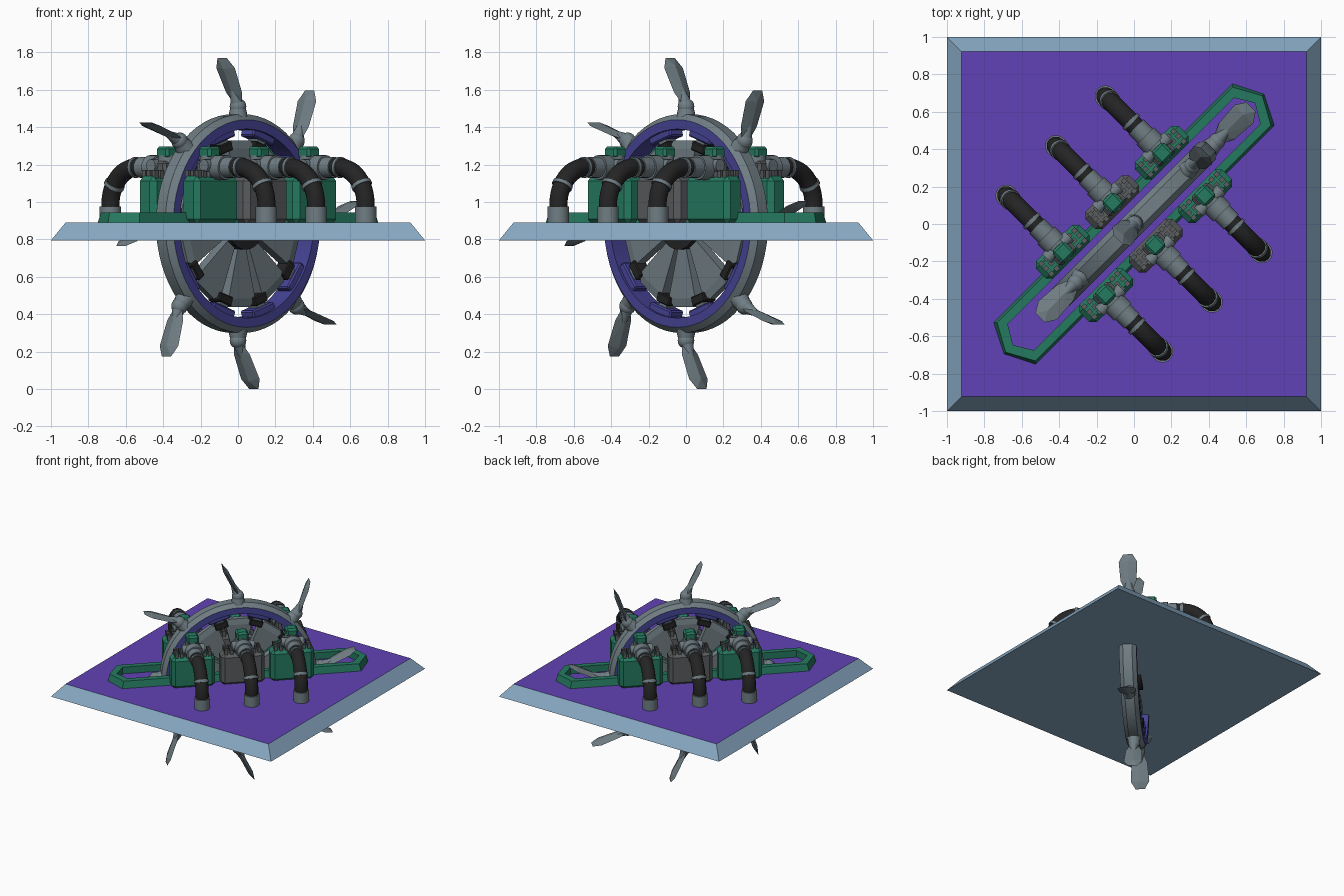
import bpy, bmesh, math
from mathutils import Matrix, Vector

cube = bpy.data.objects.get("Cube")
if cube:
    bpy.data.objects.remove(cube, do_unlink=True)

PLATE_TOP = 0.89
HUB = Vector((0, 0, 0.885))
DIAGONAL = math.radians(45)
SPACING = 0.375


def material(name, rgb):
    lin = [((c / 255 + 0.055) / 1.055) ** 2.4 for c in rgb] + [1]
    m = bpy.data.materials.new(name)
    m.use_nodes = True
    m.diffuse_color = lin
    m.node_tree.nodes["Principled BSDF"].inputs["Base Color"].default_value = lin
    return m


purple = material("purple", (98, 66, 182))
steel_blue = material("steel blue", (135, 168, 194))
green = material("green", (37, 122, 96))
grey = material("grey", (112, 126, 132))
dark_grey = material("dark grey", (90, 92, 94))
indigo = material("indigo", (70, 68, 150))
black = material("black", (36, 36, 36))


def finish(name, bm, mats, smooth=False, mirror=False, turn=DIAGONAL):
    bmesh.ops.recalc_face_normals(bm, faces=bm.faces)
    me = bpy.data.meshes.new(name)
    bm.to_mesh(me)
    bm.free()
    for m in mats:
        me.materials.append(m)
    ob = bpy.data.objects.new(name, me)
    bpy.context.collection.objects.link(ob)
    ob.rotation_euler.z = turn
    if mirror:
        ob.modifiers.new("Mirror", 'MIRROR').use_axis = (False, True, False)
    if smooth:
        bpy.ops.object.select_all(action='DESELECT')
        ob.select_set(True)
        bpy.context.view_layer.objects.active = ob
        bpy.ops.object.shade_smooth_by_angle(angle=math.radians(35))
    return ob


def box(bm, centre, size, bevel=0, mat=Matrix()):
    m = mat @ Matrix.Translation(centre) @ Matrix.Diagonal((*size, 1))
    vs = bmesh.ops.create_cube(bm, size=1, matrix=m)["verts"]
    if bevel:
        edges = {e for v in vs for e in v.link_edges}
        bmesh.ops.bevel(bm, geom=list(edges), offset=bevel, segments=1, affect='EDGES')


def rod(bm, a, b, r1, r2=None, mat=Matrix(), sides=20):
    a, b = Vector(a), Vector(b)
    rot = (b - a).to_track_quat('Z', 'Y').to_matrix().to_4x4()
    bmesh.ops.create_cone(bm, cap_ends=True, segments=sides, radius1=r1,
                          radius2=r1 if r2 is None else r2, depth=(b - a).length,
                          matrix=mat @ Matrix.Translation((a + b) / 2) @ rot)


def hull(bm, points, mat=Matrix()):
    vs = [bm.verts.new(mat @ Vector(p)) for p in points]
    out = bmesh.ops.convex_hull(bm, input=vs)
    bmesh.ops.delete(bm, geom=list({g for g in out["geom_interior"]}), context='VERTS')


def spoke(angle):
    # radial direction becomes x, direction of travel becomes z
    return Matrix.Translation(HUB) @ Matrix.Rotation(-math.radians(angle), 4, 'Y')


# Base plate with sloping rim
bm = bmesh.new()
hull(bm, [(sx * s, sy * s, z) for s, z in ((1, 0.795), (0.922, PLATE_TOP))
          for sx in (-1, 1) for sy in (-1, 1)])
bmesh.ops.dissolve_limit(bm, angle_limit=0.01, verts=bm.verts, edges=bm.edges)
bm.normal_update()
for f in bm.faces:
    f.material_index = 1 if f.calc_center_median().z > PLATE_TOP - 0.01 else 0
finish("base_plate", bm, [steel_blue, purple], turn=0)

# Slot frame with pointed ends
bm = bmesh.new()


def frame_loop(end, shoulder, side, z):
    pts = [(end, 0), (shoulder, side), (-shoulder, side),
           (-end, 0), (-shoulder, -side), (shoulder, -side)]
    return [bm.verts.new((x, y, z)) for x, y in pts]


loops = [frame_loop(0.985, 0.905, 0.16, PLATE_TOP - 0.01),
         frame_loop(0.97, 0.89, 0.145, 0.945),
         frame_loop(0.915, 0.855, 0.10, 0.945),
         frame_loop(0.915, 0.855, 0.10, PLATE_TOP - 0.01)]
for a, b in zip(loops, loops[1:] + loops[:1]):
    for i in range(6):
        j = (i + 1) % 6
        bm.faces.new((a[i], a[j], b[j], b[i]))
finish("slot_frame", bm, [green])

# Wheel ring: grey tread outside, indigo sides and inside
bm = bmesh.new()
profile = [(0.585, 0.035), (0.555, 0.066), (0.505, 0.066),
           (0.505, -0.066), (0.555, -0.066), (0.585, -0.035)]
vs = [bm.verts.new(HUB + Vector((r, y, 0))) for r, y in profile]
es = [bm.edges.new((vs[i], vs[(i + 1) % 6])) for i in range(6)]
bmesh.ops.spin(bm, geom=vs + es, cent=HUB, axis=(0, 1, 0),
               angle=math.tau, steps=64, use_merge=True)
bmesh.ops.remove_doubles(bm, verts=bm.verts, dist=0.0005)
for f in bm.faces:
    c = f.calc_center_median() - HUB
    f.material_index = 0 if math.hypot(c.x, c.z) > 0.56 else 1
finish("wheel_ring", bm, [grey, indigo], smooth=True)

# Inner teeth, brackets and fan blades of the wheel
teeth, brackets, clips, blades = (bmesh.new() for _ in range(4))
for i in range(10):
    m = spoke(36 * i)
    box(teeth, (0.49, 0, 0), (0.05, 0.1, 0.17), 0.008, m)
    box(brackets, (0.425, 0, 0), (0.05, 0.09, 0.10), 0.006, m)
    box(clips, (0.45, 0, 0), (0.035, 0.07, 0.06), 0, m)
    hull(blades, [(r, y * t, s * w) for r, w, t in
                  ((0.11, 0.025, 0.03), (0.4, 0.1, 0.03), (0.445, 0.075, 0.02))
                  for y in (-1, 1) for s in (-1, 1)], spoke(36 * i + 18))
finish("wheel_teeth", teeth, [indigo])
finish("fan_brackets", brackets, [black])
finish("fan_clips", clips, [grey])
finish("fan_blades", blades, [grey])

# Hub
bm = bmesh.new()
rod(bm, HUB + Vector((0, -0.06, 0)), HUB + Vector((0, 0.06, 0)), 0.14, sides=24)
finish("wheel_hub", bm, [black], smooth=True)

# Swept paddles on knuckle joints
paddles, joints = bmesh.new(), bmesh.new()
root, tip = Vector((0.64, 0, 0.0)), Vector((0.885, 0, 0.12))
along = tip - root
normal = along.cross(Vector((0, 1, 0))).normalized()
for i in range(8):
    m = spoke(45 * i)
    pts = [root + along * t + Vector((0, s * w, 0)) for t, w in
           ((0, 0.03), (0.25, 0.06), (0.78, 0.07), (1, 0.035)) for s in (-1, 1)]
    pts += [root + along * t + normal * s * 0.018 for t in (0.15, 0.8) for s in (-1, 1)]
    hull(paddles, pts, m)
    rod(joints, (0.56, 0, 0), (0.625, 0, 0), 0.055, 0.04, m, 16)
    rod(joints, (0.625, 0, 0), root + along * 0.3, 0.04, 0.018, m, 16)
    bmesh.ops.create_uvsphere(joints, u_segments=16, v_segments=10, radius=0.045,
                              matrix=m @ Matrix.Translation((0.625, 0, 0)))
finish("paddles", paddles, [grey])
finish("paddle_joints", joints, [grey], smooth=True)

# Engine units: block, pipe fittings, cap and hose, three along each side
BEND, REACH, DROP = 0.2, 0.59, 0.985
for label, u in (("rear", -SPACING), ("middle", 0), ("front", SPACING)):
    bm = bmesh.new()
    box(bm, (u, -0.165, 1.01), (0.33, 0.13, 0.26), 0.028)
    finish(label + "_block", bm, [green if u else dark_grey], mirror=True)

    bm = bmesh.new()
    for dx in (-0.125, -0.085, 0.085, 0.125):
        for y in (-0.125, -0.165, -0.2):
            box(bm, (u + dx, y, 1.145), (0.026, 0.024, 0.05))
    box(bm, (u, -0.165, 1.17), (0.13, 0.1, 0.1), 0.015)
    finish(label + "_studs", bm, [dark_grey], mirror=True)

    bm = bmesh.new()
    box(bm, (u, -0.16, 1.265), (0.09, 0.09, 0.065), 0.014)
    finish(label + "_cap", bm, [green], mirror=True)

    bm = bmesh.new()
    top = DROP + BEND
    rod(bm, (u, -0.14, top), (u, -0.36, top), 0.056)
    rod(bm, (u, -0.22, top), (u, -0.29, top), 0.066)
    rod(bm, (u - 0.085, -0.2, top + 0.01), (u + 0.085, -0.2, top + 0.01), 0.034)
    rod(bm, (u, -0.16, top), (u, -0.16, 1.25), 0.05)
    rod(bm, (u, -REACH, PLATE_TOP - 0.01), (u, -REACH, DROP - 0.01), 0.058)
    for deg in (32, 88):
        a = math.radians(deg)
        mid = Vector((u, -(REACH - BEND) - BEND * math.cos(a), DROP + BEND * math.sin(a)))
        step = Vector((0, math.sin(a), math.cos(a))) * 0.01
        rod(bm, mid - step, mid + step, 0.056)
    finish(label + "_pipe_fittings", bm, [grey], smooth=True, mirror=True)

    for side, sign in (("right", -1), ("left", 1)):
        cu = bpy.data.curves.new(label + "_hose", 'CURVE')
        cu.dimensions = '3D'
        cu.bevel_depth = 0.05
        cu.bevel_resolution = 4
        cu.use_fill_caps = True
        path = [(u, sign * REACH, DROP - 0.03)]
        for k in range(13):
            a = math.radians(90 * k / 12)
            path.append((u, sign * (REACH - BEND + BEND * math.cos(a)),
                         DROP + BEND * math.sin(a)))
        path.append((u, sign * 0.34, top))
        sp = cu.splines.new('POLY')
        sp.points.add(len(path) - 1)
        for p, co in zip(sp.points, path):
            p.co = (*co, 1)
        sp.use_smooth = True
        cu.materials.append(black)
        hose = bpy.data.objects.new(f"{label}_{side}_hose", cu)
        hose.rotation_euler.z = DIAGONAL
        bpy.context.collection.objects.link(hose)
